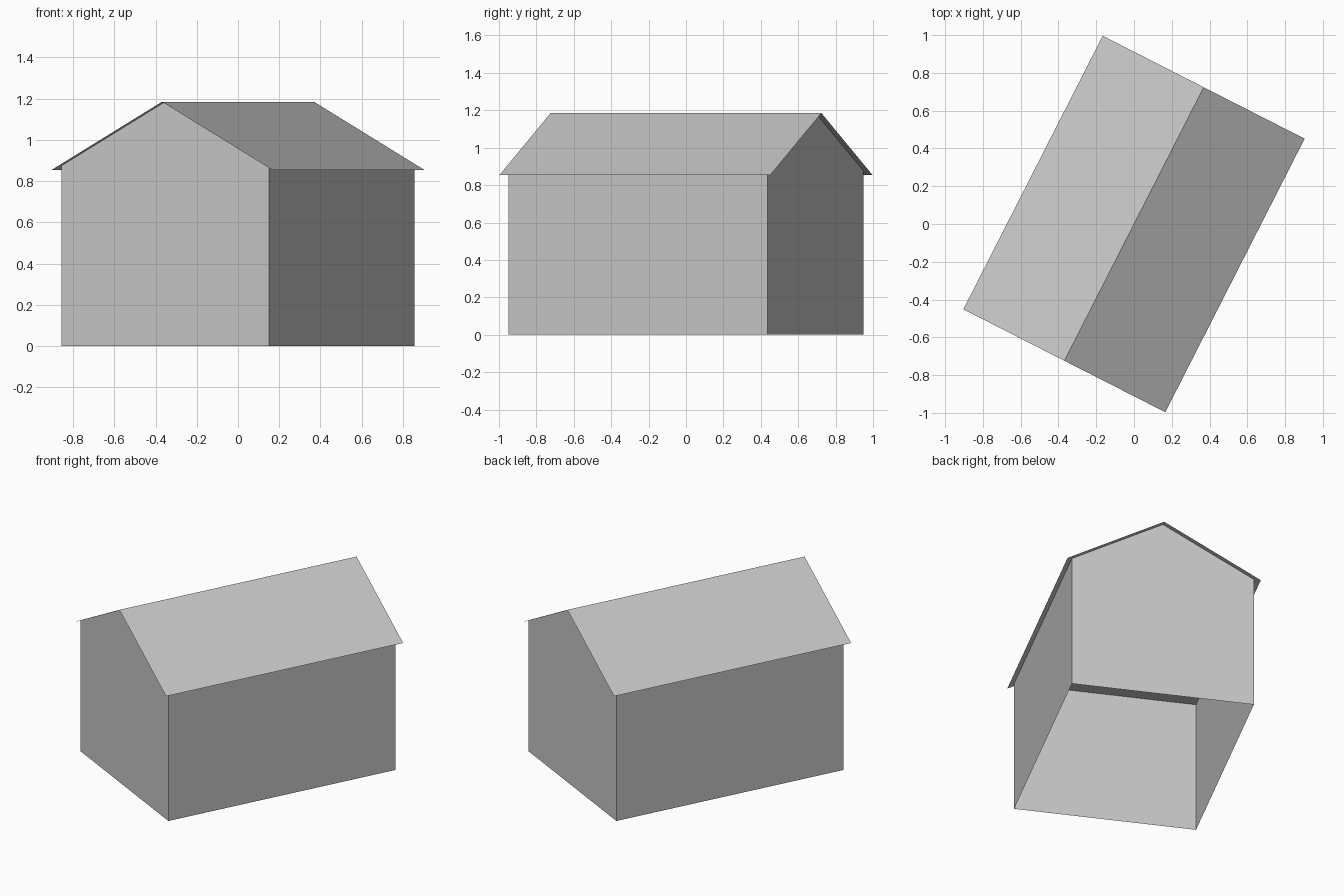
import bpy, bmesh, math

if "Cube" in bpy.data.objects:
    bpy.data.objects.remove(bpy.data.objects["Cube"])

TURN = math.radians(-27)            # whole house is turned about z
RIDGE, EAVE = 1.185, 0.855          # roof heights
ROOF_W, ROOF_L = 0.60, 0.8125       # roof half width / half length
WALL_W, WALL_L = 0.565, 0.778       # wall half width / half length
WALL_TOP = RIDGE - (RIDGE - EAVE) * WALL_W / ROOF_W   # where walls meet the roof

grey = bpy.data.materials.new("light_grey")
grey.diffuse_color = (0.57, 0.57, 0.57, 1)
grey.use_nodes = True
grey.node_tree.nodes["Principled BSDF"].inputs["Base Color"].default_value = grey.diffuse_color


def sweep(name, profile, half_len, caps=()):
    """Extrude an open x-z profile along y; caps are index lists closing both ends."""
    bm = bmesh.new()
    front = [bm.verts.new((x, -half_len, z)) for x, z in profile]
    back = [bm.verts.new((x, half_len, z)) for x, z in profile]
    for i in range(len(profile) - 1):
        bm.faces.new((front[i], front[i + 1], back[i + 1], back[i]))
    for cap in caps:
        bm.faces.new([front[i] for i in cap])
        bm.faces.new([back[i] for i in reversed(cap)])
    bmesh.ops.recalc_face_normals(bm, faces=bm.faces)
    mesh = bpy.data.meshes.new(name)
    bm.to_mesh(mesh)
    bm.free()
    mesh.materials.append(grey)
    obj = bpy.data.objects.new(name, mesh)
    obj.rotation_euler.z = TURN
    bpy.context.collection.objects.link(obj)
    return obj


# Walls: side walls and ceiling swept lengthwise, ends closed, open underneath
sweep("walls", [(WALL_W, 0), (WALL_W, WALL_TOP), (-WALL_W, WALL_TOP), (-WALL_W, 0)],
      WALL_L, caps=[(0, 1, 2, 3)])

# Gables: triangles filling the wall ends under the roof
for name, y in (("front_gable", -WALL_L), ("back_gable", WALL_L)):
    mesh = bpy.data.meshes.new(name)
    tri = [(-WALL_W, y, WALL_TOP), (WALL_W, y, WALL_TOP), (0, y, RIDGE)]
    mesh.from_pydata(tri, [], [(0, 1, 2) if y < 0 else (2, 1, 0)])
    mesh.materials.append(grey)
    gable = bpy.data.objects.new(name, mesh)
    gable.rotation_euler.z = TURN
    bpy.context.collection.objects.link(gable)

# Roof: thin folded sheet overhanging all round
sweep("roof", [(ROOF_W, EAVE), (0, RIDGE), (-ROOF_W, EAVE)], ROOF_L)
